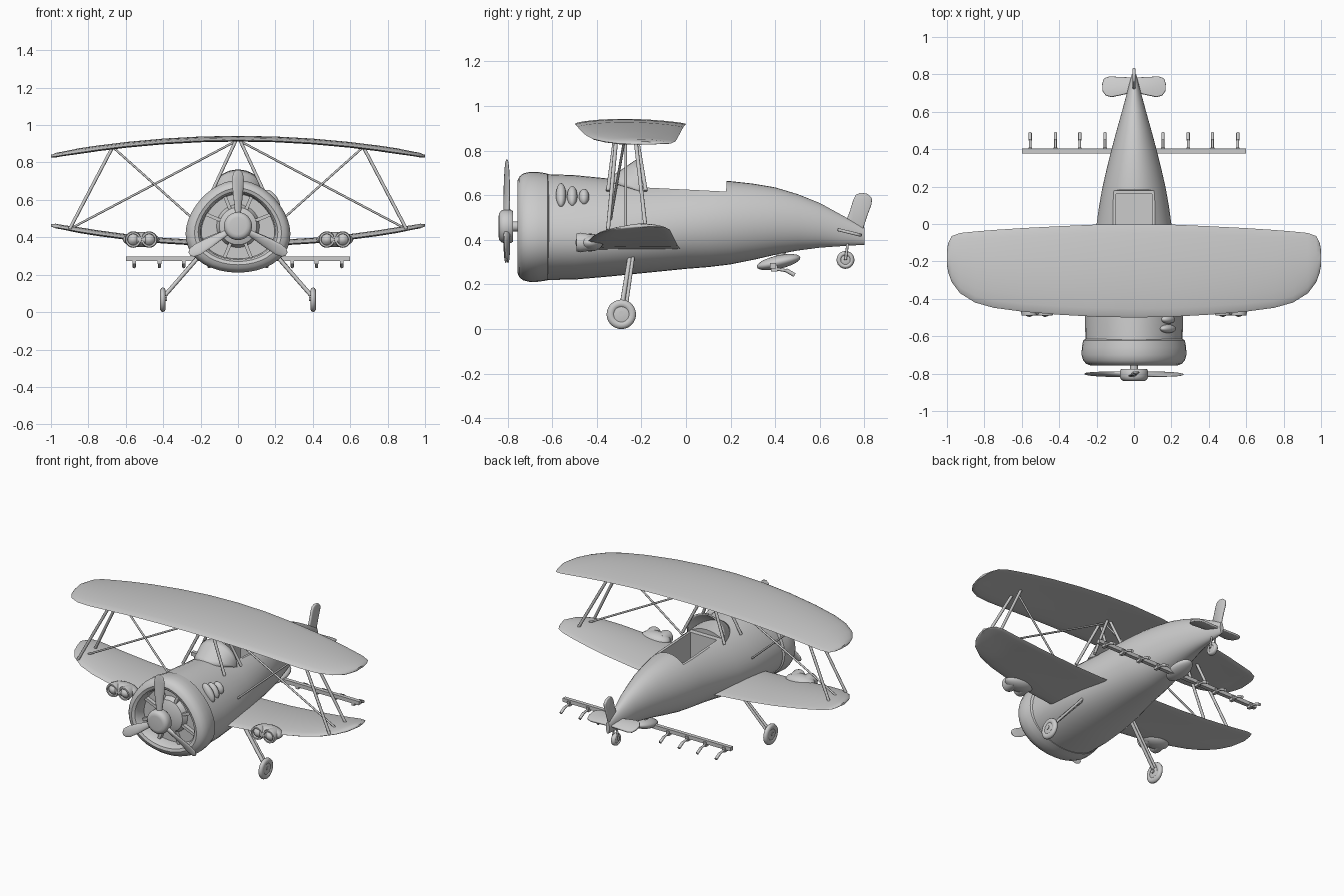
import bpy, bmesh
from math import sin, cos, pi, radians
from mathutils import Vector, Matrix

if "Cube" in bpy.data.objects:
    bpy.data.objects.remove(bpy.data.objects["Cube"])


def finish(name, bm, angle=35):
    bmesh.ops.recalc_face_normals(bm, faces=bm.faces)
    me = bpy.data.meshes.new(name)
    bm.to_mesh(me)
    bm.free()
    ob = bpy.data.objects.new(name, me)
    bpy.context.collection.objects.link(ob)
    smooth(ob, angle)
    return ob


def smooth(ob, angle=35):
    bpy.ops.object.select_all(action='DESELECT')
    ob.select_set(True)
    bpy.context.view_layer.objects.active = ob
    bpy.ops.object.shade_smooth_by_angle(angle=radians(angle))


def loft(name, rings, mat=Matrix(), caps=True, angle=35):
    bm = bmesh.new()
    vs = [[bm.verts.new(mat @ Vector(p)) for p in r] for r in rings]
    n = len(rings[0])
    for a, b in zip(vs, vs[1:]):
        for i in range(n):
            j = (i + 1) % n
            bm.faces.new((a[i], a[j], b[j], b[i]))
    if caps:
        bm.faces.new(vs[0])
        bm.faces.new(vs[-1])
    return finish(name, bm, angle)


def egg(y, w, top, bot, k, n=40):
    zc, h = (top + bot) / 2, (top - bot) / 2
    return [(w * sin(t) * (1 - k * cos(t)), y, zc + h * cos(t))
            for t in (2 * pi * i / n for i in range(n))]


def disc(y, r, n=28):
    return [(r * sin(2 * pi * i / n), y, r * cos(2 * pi * i / n)) for i in range(n)]


def rod(name, a, b, r, n=8):
    a, b = Vector(a), Vector(b)
    q = (b - a).to_track_quat('Y', 'Z').to_matrix().to_4x4()
    return loft(name, [disc(0, r, n), disc((b - a).length, r, n)], Matrix.Translation(a) @ q, angle=60)


def box(name, loc, size, rot=(0, 0, 0)):
    bpy.ops.mesh.primitive_cube_add(size=1, location=loc, rotation=rot)
    ob = bpy.context.object
    ob.name, ob.scale = name, size
    return ob


def blob(name, loc, size, rot=(0, 0, 0)):
    bpy.ops.mesh.primitive_uv_sphere_add(segments=20, ring_count=12, radius=1, location=loc, rotation=rot)
    ob = bpy.context.object
    ob.name, ob.scale = name, size
    smooth(ob, 60)
    return ob


def plate(name, pts, t, mat):
    bm = bmesh.new()
    f = bm.faces.new([bm.verts.new(mat @ Vector((x, y, 0))) for x, y in pts])
    ob = finish(name, bm)
    s = ob.modifiers.new('thickness', 'SOLIDIFY')
    s.thickness, s.offset = t, 0
    b = ob.modifiers.new('round', 'BEVEL')
    b.width, b.segments = t * .3, 2
    return ob


# Fuselage with cockpit cut
hull = [(-.64, .255, .695, .22, .2), (-.5, .257, .69, .222, .2), (-.35, .25, .675, .235, .2),
        (-.2, .235, .665, .25, .15), (0, .2, .665, .27, .08), (.1, .186, .665, .278, .06),
        (.2, .168, .663, .29, .06), (.3, .145, .652, .31, .06), (.4, .12, .635, .333, .06),
        (.5, .093, .605, .352, .05), (.6, .065, .565, .365, 0), (.7, .038, .51, .372, 0),
        (.8, .012, .455, .378, 0)]
body = loft('fuselage', [egg(*s) for s in hull])
cuts = [box('sill_cutter', (0, -.01, .726), (.8, .39, .2), (-.05, 0, 0)),
        box('pit_cutter', (0, -.01, .6), (.19, .34, .34))]
for c in cuts:
    m = body.modifiers.new('cut', 'BOOLEAN')
    m.object, m.solver = c, 'EXACT'
    bpy.context.view_layer.objects.active = body
    bpy.ops.object.modifier_apply(modifier=m.name)
for c in cuts:
    bpy.data.objects.remove(c)
smooth(body)

# Cowling, recessed engine face and spokes
cowl = [(-.61, .9), (-.622, .97), (-.66, .995), (-.70, 1), (-.73, .97), (-.748, .91), (-.756, .83),
        (-.75, .76), (-.735, .72), (-.68, .7)]
loft('cowling', [egg(y, .276 * s, .458 + .247 * s, .458 - .247 * s, .18) for y, s in cowl])
AX = Matrix.Translation((0, 0, .46))
loft('engine_cone', [disc(-.67, .12), disc(-.71, .1), disc(-.725, .06)], AX)
for i in range(8):
    a = i * pi / 4 + .4
    box('engine_spoke', (.14 * sin(a), -.695, .455 + .13 * cos(a)), (.018, .025, .12), (0, a, 0))

# Propeller
loft('propeller_shaft', [disc(-.79, .022), disc(-.68, .022)], AX)
loft('propeller_hub', [disc(-.84, .045), disc(-.838, .06), disc(-.828, .071), disc(-.815, .075),
                       disc(-.785, .075), disc(-.775, .068)], AX)
blade = [(.05, .03, .014), (.1, .042, .012), (.18, .06, .008), (.25, .066, .006), (.285, .052, .005), (.3, .02, .003)]
for i in range(3):
    rings = []
    for r, w, t in blade:
        tw = radians(42 - 100 * r)
        rings.append([(w / 2 * cos(u) * cos(tw) - t * sin(u) * sin(tw),
                       -.803 + w / 2 * cos(u) * sin(tw) + t * sin(u) * cos(tw), r)
                      for u in (2 * pi * j / 14 for j in range(14))])
    loft('propeller_blade', rings, AX @ Matrix.Rotation(i * 2 * pi / 3, 4, 'Y'), angle=60)

# Wings
plan = [(0, -.5, 0), (.2, -.496, -.003), (.4, -.485, -.012), (.6, -.468, -.022), (.75, -.448, -.032),
        (.85, -.42, -.04), (.93, -.37, -.048), (.975, -.31, -.065), (.993, -.26, -.1), (1, -.22, -.14)]


def wing(name, zf, t, lead, trail):
    rings = []
    for x, le, te in [(-x, l, e) for x, l, e in plan[:0:-1]] + plan:
        le, te = le + lead, te + trail
        tt = t * (1 if abs(x) < .9 else .8 if abs(x) < .98 else .5)
        ring = []
        for i in range(20):
            u = 2 * pi * i / 20
            c = (1 - cos(u)) / 2
            ring.append((x, le + (te - le) * c, zf(x) + tt * (sin(u) * (1 - .45 * c) + .5 * sin(pi * c) - .25)))
        rings.append(ring)
    return loft(name, rings, angle=50)


up = lambda x: .924 - .092 * x * x
low = lambda x: .363 + .1 * x * x
wing('upper_wing', up, .018, 0, 0)
wing('lower_wing', low, .018, .03, -.025)

for s in (-1, 1):
    # Interplane struts, cabane struts and bracing wires
    for yt, yb in ((-.31, -.35), (-.23, -.18)):
        rod('wing_strut', (s * .67, yt, up(.67)), (s * .9, yb, low(.9)), .009)
        rod('cabane_strut', (s * .01, yt, .92), (s * .15, yb, .62), .009)
    rod('lift_wire', (0, -.27, .92), (s * .9, -.27, low(.9)), .006)
    rod('landing_wire', (s * .67, -.27, up(.67)), (s * .22, -.34, .48), .006)

    # Landing gear
    rod('gear_leg', (s * .39, -.29, .09), (s * .18, -.25, .33), .011)
    rod('gear_brace', (s * .39, -.27, .09), (s * .18, -.235, .34), .008)
    rod('gear_axle', (s * .38, -.29, .07), (s * .418, -.29, .07), .012)

    # Twin landing lights
    blob('light_pod', (s * .518, -.43, .388), (.098, .06, .04))
    for x in (.475, .56):
        M = Matrix.Translation((s * x, -.47, .388))
        loft('light', [disc(.05, .035), disc(-.005, .044), disc(-.02, .04), disc(-.02, .031),
                       disc(-.008, .029), disc(-.022, .016), disc(-.026, .005)], M)

    # Spray nozzles
    for x in (.155, .29, .42, .555):
        box('nozzle_clamp', (s * x, .395, .272), (.02, .03, .03))
        rod('nozzle', (s * x, .4, .27), (s * x, .45, .262), .007)
        rod('nozzle_tip', (s * x, .448, .264), (s * x, .487, .242), .009)


def wheel(name, loc, r, w):
    bpy.ops.mesh.primitive_torus_add(major_radius=r * .72, minor_radius=r * .28, major_segments=28,
                                     minor_segments=10, location=loc, rotation=(0, pi / 2, 0))
    ob = bpy.context.object
    ob.name, ob.scale = name + '_tyre', (1, 1, w / (r * .56))
    smooth(ob, 60)
    M = Matrix.Translation(loc) @ Matrix.Rotation(pi / 2, 4, 'Z')
    loft(name + '_hub', [disc(-w * .42, r * .3), disc(-w * .3, r * .6), disc(w * .3, r * .6), disc(w * .42, r * .3)], M)


wheel('left_wheel', (-.402, -.29, .066), .066, .03)
wheel('right_wheel', (.402, -.29, .066), .066, .03)
wheel('tail_wheel', (0, .715, .31), .04, .03)
for x in (-.02, .02):
    rod('tail_fork', (x, .715, .31), (x * .6, .725, .385), .006)

# Spray boom and its pump fairing
box('spray_boom', (0, .39, .284), (1.2, .025, .024))
blob('spray_pump', (0, .415, .3), (.06, .1, .03), (.22, 0, 0))
rod('pump_mount', (0, .42, .3), (0, .43, .36), .02)

# Windshield
bm = bmesh.new()
N, K = 20, 5
grid = []
for k in range(K + 1):
    f, row = k / K, []
    for i in range(N + 1):
        t = pi * (i / N - .5)
        c = max(cos(t), 0)
        a = Vector((.135 * sin(t), -.2 - .16 * c, .615 + .053 * c))
        b = Vector((.135 * sin(t), -.2 - .02 * c, .615 + .147 * c ** .75))
        row.append(bm.verts.new(a.lerp(b, f)))
    grid.append(row)
for r0, r1 in zip(grid, grid[1:]):
    for i in range(N):
        bm.faces.new((r0[i], r0[i + 1], r1[i + 1], r1[i]))
bmesh.ops.remove_doubles(bm, verts=bm.verts, dist=.001)
shield = finish('windshield', bm)
shield.modifiers.new('thickness', 'SOLIDIFY').thickness = .008

# Side exhaust vents on one side
for y, z, h in ((-.56, .6, .062), (-.51, .595, .052), (-.457, .592, .04)):
    blob('vent', (.182, y, z), (.03, .023, h), (0, -.6, 0))

# Tail surfaces
fin = [(.72, .49), (.735, .53), (.75, .58), (.762, .603), (.785, .611), (.815, .606), (.834, .585),
       (.832, .56), (.81, .5), (.785, .42), (.74, .42)]
plate('tail_fin', fin, .016, Matrix(((0, 0, 1, 0), (1, 0, 0, 0), (0, 1, 0, 0), (0, 0, 0, 1))))
half = [(.03, .785), (.13, .79), (.16, .78), (.17, .75), (.168, .71), (.15, .685), (.12, .677), (.06, .69), (.02, .70)]
stab = half + [(-x, y) for x, y in half[::-1]]
plate('tailplane', [(x, y - .73) for x, y in stab], .014,
      Matrix.Translation((0, .73, .434)) @ Matrix.Rotation(-.24, 4, 'X'))
